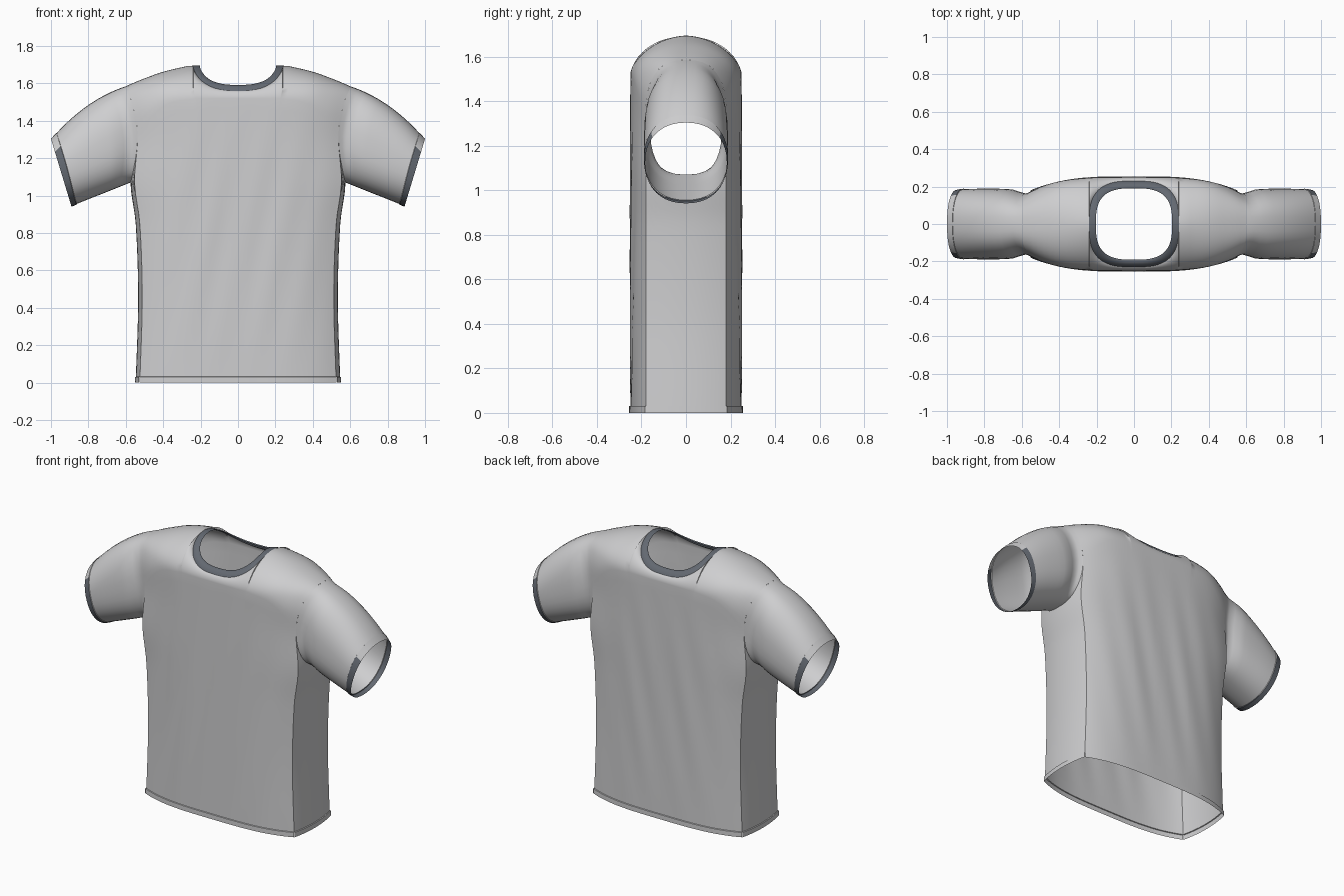
import bpy, bmesh, math
from mathutils import Vector

if "Cube" in bpy.data.objects:
    bpy.data.objects.remove(bpy.data.objects["Cube"])


def material(name, rgb):
    m = bpy.data.materials.new(name)
    m.diffuse_color = (*rgb, 1)
    m.use_nodes = True
    m.node_tree.nodes["Principled BSDF"].inputs["Base Color"].default_value = m.diffuse_color
    return m


cloth = material("light_grey_cloth", (0.62, 0.62, 0.63))
trim = material("slate_trim", (0.125, 0.14, 0.165))


def curve(points, t):
    """Smooth interpolation through (t, value) points."""
    if t <= points[0][0]:
        return points[0][1]
    n = len(points)
    for i in range(n - 1):
        (a, p), (b, q) = points[i], points[i + 1]
        if t <= b:
            def slope(k):
                lo, hi = points[max(k - 1, 0)], points[min(k + 1, n - 1)]
                return (hi[1] - lo[1]) / (hi[0] - lo[0])
            h = b - a
            s = (t - a) / h
            return ((2*s**3 - 3*s*s + 1) * p + (s**3 - 2*s*s + s) * h * slope(i)
                    + (3*s*s - 2*s**3) * q + (s**3 - s*s) * h * slope(i + 1))
    return points[-1][1]


def spow(v, e):
    return math.copysign(abs(v) ** e, v)


def build(name, grids, inner, mats, paint=None, angle=40):
    """Mesh from point grids; faces are turned away from inner(centre)."""
    bm = bmesh.new()
    for rows in grids:
        vs = [[bm.verts.new(p) for p in row] for row in rows]
        for r0, r1 in zip(vs, vs[1:]):
            for j in range(len(r0) - 1):
                bm.faces.new((r0[j], r0[j + 1], r1[j + 1], r1[j]))
    bmesh.ops.remove_doubles(bm, verts=bm.verts, dist=0.0008)
    bm.normal_update()
    for f in bm.faces:
        c = f.calc_center_median()
        if f.normal.dot(c - Vector(inner(c))) < 0:
            f.normal_flip()
        if paint:
            f.material_index = paint(c)
    me = bpy.data.meshes.new(name)
    bm.to_mesh(me)
    bm.free()
    for m in mats:
        me.materials.append(m)
    ob = bpy.data.objects.new(name, me)
    bpy.context.collection.objects.link(ob)
    bpy.ops.object.select_all(action='DESELECT')
    ob.select_set(True)
    bpy.context.view_layer.objects.active = ob
    bpy.ops.object.shade_smooth_by_angle(angle=math.radians(angle))
    return ob


# Shared outlines of the garment
EDGE = [(0, .525), (.45, .512), (.85, .525), (1.07, .553), (1.33, .537),
        (1.5, .568), (1.585, .6), (1.71, .6)]
RIDGE = [(.24, 1.70), (.4, 1.662), (.52, 1.618), (.6, 1.585)]
DROP = [(.24, 1.52), (.4, 1.49), (.52, 1.41), (.6, 1.33)]
SIDE_Y, ARM_Z, ARM_TOP, ARM_LOW = .18, 1.33, 1.585, 1.07
ARM_POW = 2 / 2.6


def edge(z):
    return curve(EDGE, z)


def side_x(y, z):
    return edge(z) + .022 * max(0, 1 - (y / SIDE_Y) ** 2)


def lip(z):
    return .005 if z < .031 else 0


def neck(a, wx=.24, wy=.228, low=1.56):
    """Neck opening at angle a: squarish in plan, dipping front and back."""
    x, y = wx * spow(math.cos(a), .68), wy * spow(math.sin(a), .68)
    dip = max(0, 1 - (abs(x) / wx) ** 2.6) ** .6
    return x, y, 1.695 - (1.695 - low) * dip


# Torso: front and back panels
HEMS = [0, .03, .032]


def column(x, yn, zn, s):
    f = x / .6
    af = abs(f)
    depth = .25 - .07 * af ** 3.4
    zs = curve(DROP, abs(x))
    power = 1.15 + (ARM_POW - 1.15) * max(0, (af - .4) / .6)
    pts = []
    for z in HEMS + [.032 + (zs - .032) * i / 24 for i in range(1, 25)]:
        px = f * edge(z)
        fold = .003 * math.sin(px * 32 - z * 7) * (1 - af ** 2) * math.sin(math.pi * z / zs)
        pts.append((px * (1 + lip(z)), s * (depth + lip(z) + fold), z))
    for i in range(1, 13):
        t = math.pi / 2 * i / 12
        c, sn = max(0, math.cos(t)) ** power, math.sin(t) ** power
        z = zs + (zn - zs) * sn
        pts.append((f * edge(z) if af > .45 else x * (edge(z) * (1 - sn) / .6 + sn),
                    s * (yn + (depth - yn) * c), z))
    return pts


grids = []
for s in (-1, 1):
    shoulder = [(.6 - .36 * i / 12) for i in range(12)]
    cols = [column(-x, 0, curve(RIDGE, x), s) for x in shoulder]
    for i in range(25):
        x, y, z = neck(math.pi * (1 - i / 24))
        cols.append(column(x, abs(y), z, s))
    cols += [column(x, 0, curve(RIDGE, x), s) for x in reversed(shoulder)]
    grids.append(cols)

# Torso: side panels, scooped at the top for the armholes
for s in (-1, 1):
    cols = []
    for i in range(17):
        a = math.pi * i / 16
        y = SIDE_Y * spow(math.cos(a), ARM_POW)
        top = ARM_Z - (ARM_Z - ARM_LOW) * spow(math.sin(a), ARM_POW)
        zs = HEMS + [.032 + (top - .032) * k / 24 for k in range(1, 25)]
        cols.append([(s * (side_x(y, z) + lip(z)), y * (1 + lip(z) * 5), z) for z in zs])
    grids.append(cols)

build("torso", grids, lambda c: (c.x * .75, 0, min(c.z, 1.4)), [cloth])

# Sleeves: lofted from armhole loop to cuff loop
WIDTH = [(0, .18), (.1, .163), (.27, .184), (.6, .189), (.9, .186), (1, .18)]
STEPS = [0, .05, .1, .18, .27, .36, .46, .56, .66, .76, .85, .915, .92, 1]


def sleeve_point(t, a, s):
    ca, sa = spow(math.cos(a), ARM_POW), spow(math.sin(a), ARM_POW)
    z0 = ARM_Z + ca * (ARM_TOP - ARM_Z if ca > 0 else ARM_Z - ARM_LOW)
    x0 = edge(z0) if ca > 0 else side_x(SIDE_Y * sa, z0)
    cb, sb = spow(math.cos(a), .9), spow(math.sin(a), .9)
    x1, z1 = .945 + .055 * cb, 1.1225 + .1775 * cb
    y = curve(WIDTH, t) * (sa + (sb - sa) * t)
    grow = .035 * 4 * t * (1 - t) * max(0, ca)
    band = .004 if t > .917 else 0
    return (s * (x0 + (x1 - x0) * t + grow * .3), y * (1 + band * 5),
            z0 + (z1 - z0) * t + grow + band * ca)


def cuff_paint(c):
    """Trim on the last ring, except over the top of the cuff."""
    along = abs(c.x) - .31 * (c.z - 1.1225)
    return 1 if along > .915 and c.z < 1.255 else 0


for s, name in ((-1, "left_sleeve"), (1, "right_sleeve")):
    rows = [[sleeve_point(t, 2 * math.pi * i / 40, s) for i in range(41)] for t in STEPS]
    build(name, [rows], lambda c: (c.x, 0, 1.33 - .207 * (abs(c.x) - .56) / .385),
          [cloth, trim], cuff_paint)

# Neck band: rounded strip around the opening
SECTION = [(.243, .234, 1.548), (.240, .230, 1.562), (.228, .215, 1.582),
           (.212, .199, 1.592), (.204, .191, 1.588), (.207, .195, 1.572)]
rows = []
for wx, wy, low in SECTION:
    rows.append([neck(2 * math.pi * i / 64, wx, wy, low) for i in range(65)])
build("neck_band", [rows],
      lambda c: (c.x * .9, c.y * .9, c.z - .06), [trim], angle=60)
